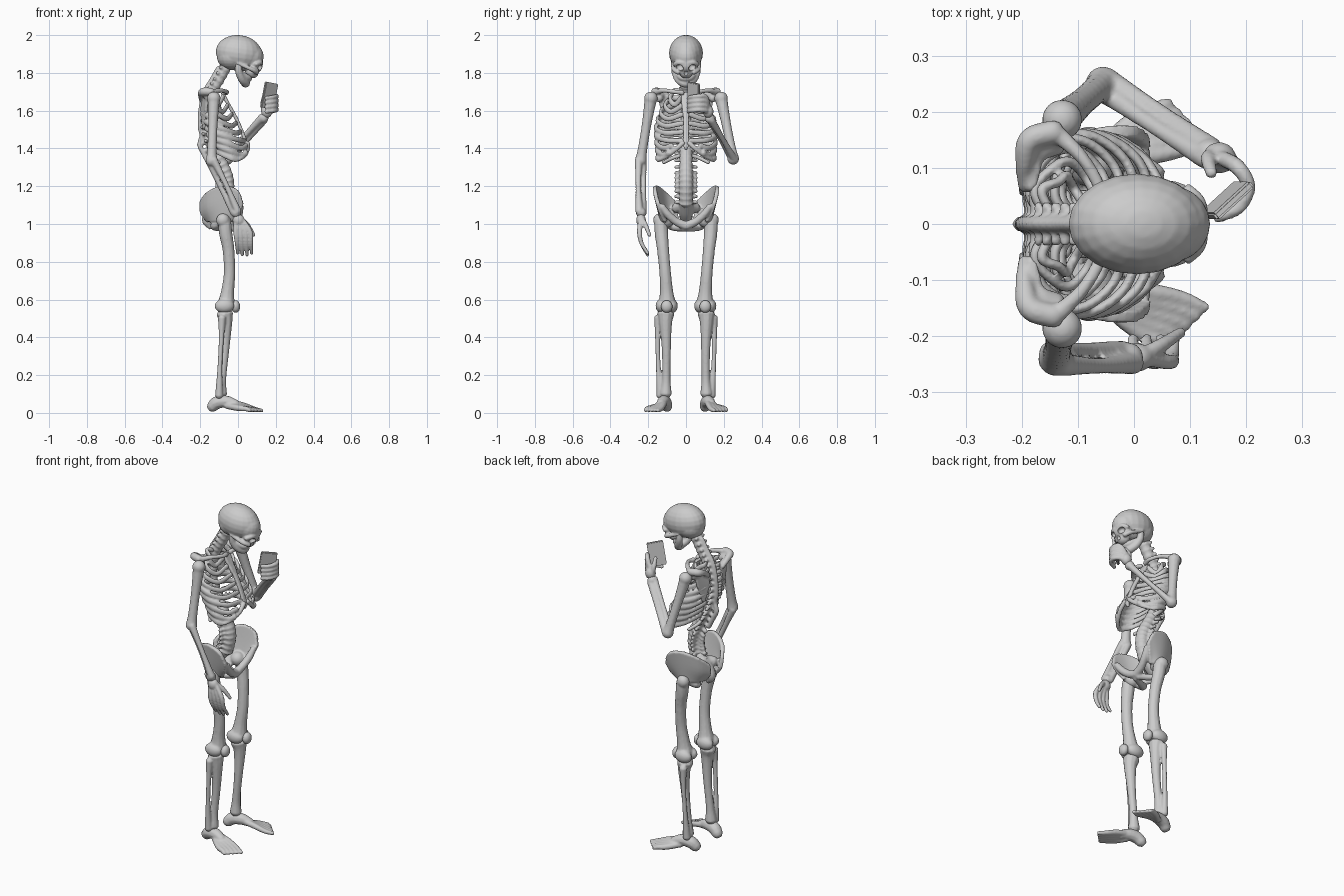
import bpy, bmesh, math
from mathutils import Vector, Matrix

V = Vector


def spline(pts, seg):
    """Catmull-Rom through (x, y, z, r) points."""
    p = [V(q) for q in pts]
    p = [2 * p[0] - p[1]] + p + [2 * p[-1] - p[-2]]
    out = []
    for a, b, c, d in zip(p, p[1:], p[2:], p[3:]):
        for k in range(seg):
            t = k / seg
            out.append(0.5 * (2 * b + (c - a) * t + (2 * a - 5 * b + 4 * c - d) * t * t
                              + (3 * b - a - 3 * c + d) * t ** 3))
    return out + [p[-2]]


def tube(bm, pts, seg=5, n=10, flat=1.0):
    """Tapered bone shaft with rounded ends; flat < 1 thins it sideways."""
    path = spline(pts, seg)
    pos, rad = [q.xyz for q in path], [max(q[3], .003) for q in path]
    d0, d1 = (pos[0] - pos[1]).normalized(), (pos[-1] - pos[-2]).normalized()
    pos = [pos[0] + d0 * rad[0] * .6] + pos + [pos[-1] + d1 * rad[-1] * .6]
    rad = [rad[0] * .6] + rad + [rad[-1] * .6]
    span = (pos[-1] - pos[0]).normalized()
    ref = V((1, 0, 0)) if abs(span.z) > .75 else V((0, 0, 1))
    rings = []
    for i, c in enumerate(pos):
        t = (pos[min(i + 1, len(pos) - 1)] - pos[max(i - 1, 0)]).normalized()
        a = t.cross(ref).normalized()
        b = a.cross(t)
        rings.append([bm.verts.new(c + rad[i] * (a * flat * math.cos(k * math.tau / n)
                                                 + b * math.sin(k * math.tau / n))) for k in range(n)])
    for r, s in zip(rings, rings[1:]):
        for k in range(n):
            bm.faces.new((r[k], r[(k + 1) % n], s[(k + 1) % n], s[k]))
    bm.faces.new(rings[0][::-1])
    bm.faces.new(rings[-1])


def ball(bm, c, r, pitch=0):
    r = r if isinstance(r, tuple) else (r, r, r)
    m = Matrix.Translation(c) @ Matrix.Rotation(math.radians(pitch), 4, 'Y') @ Matrix.Diagonal((*r, 1))
    bmesh.ops.create_uvsphere(bm, u_segments=20, v_segments=12, radius=1, matrix=m)


def sheet(bm, rows, thick):
    """Thick plate lofted through rows of points."""
    rows = [spline([(*q, 0) for q in r], 4) for r in rows]
    cols = [spline(c, 4) for c in zip(*rows)]
    g = [[bm.verts.new(q.xyz) for q in c] for c in cols]
    fs = [bm.faces.new((g[i][j], g[i + 1][j], g[i + 1][j + 1], g[i][j + 1]))
          for i in range(len(g) - 1) for j in range(len(g[0]) - 1)]
    bmesh.ops.recalc_face_normals(bm, faces=fs)
    bmesh.ops.solidify(bm, geom=fs, thickness=thick)


def part(name, bm, mirror=False, voxel=.006, smooth=2):
    bmesh.ops.recalc_face_normals(bm, faces=bm.faces)
    me = bpy.data.meshes.new(name)
    bm.to_mesh(me)
    bm.free()
    me.polygons.foreach_set('use_smooth', [True] * len(me.polygons))
    ob = bpy.data.objects.new(name, me)
    bpy.context.collection.objects.link(ob)
    if mirror:
        m = ob.modifiers.new('mirror', 'MIRROR')
        m.use_axis = (False, True, False)
        m.use_mirror_merge = False
    if voxel:
        m = ob.modifiers.new('fuse', 'REMESH')
        m.mode, m.voxel_size, m.use_smooth_shade = 'VOXEL', voxel, True
        if smooth:
            m = ob.modifiers.new('soften', 'SMOOTH')
            m.factor, m.iterations = .5, smooth
    return ob


# Skull, looking down
bm = bmesh.new()
ball(bm, (.005, 0, 1.905), (.123, .09, .095), 8)
ball(bm, (-.03, 0, 1.885), (.082, .08, .07))
ball(bm, (.06, 0, 1.887), (.076, .07, .075), 20)
ball(bm, (.085, 0, 1.845), (.048, .062, .045), 40)
ball(bm, (.075, 0, 1.805), (.036, .038, .034))
for s in (1, -1):
    tube(bm, [(.122, s * .008, 1.852, .012), (.116, s * .04, 1.854, .012), (.095, s * .062, 1.845, .011)])
    tube(bm, [(.1, s * .04, 1.803, .014), (.075, s * .064, 1.818, .012), (.0, s * .072, 1.85, .009)])
tube(bm, [(.118, 0, 1.845, .01), (.116, 0, 1.822, .008)])
skull = part('skull', bm, voxel=.005)
bm = bmesh.new()
for s in (1, -1):
    ball(bm, (.118, s * .033, 1.828), (.022, .021, .016), 40)
ball(bm, (.113, 0, 1.797), (.014, .01, .013))
cutter = part('socket_cutter', bm, voxel=0)
cutter.hide_render = True
cutter.hide_viewport = True
m = skull.modifiers.new('sockets', 'BOOLEAN')
m.object, m.operation = cutter, 'DIFFERENCE'

# Jaw
bm = bmesh.new()
tube(bm, [(.005, .06, 1.85, .018), (.004, .058, 1.81, .02), (.02, .042, 1.768, .021),
          (.038, .016, 1.748, .023), (.04, 0, 1.745, .024)])
tube(bm, [(.02, .045, 1.795, .016), (.05, .024, 1.775, .017), (.06, 0, 1.772, .018)])
part('jaw', bm, True, .005)

# Spine: vertebral bodies with rear and side processes
bm = bmesh.new()
line = spline([(-.055, 0, 1.85, .033), (-.105, 0, 1.76, .032), (-.15, 0, 1.68, .03), (-.168, 0, 1.58, .028),
               (-.163, 0, 1.48, .03), (-.12, 0, 1.38, .034), (-.07, 0, 1.28, .037), (-.055, 0, 1.2, .038),
               (-.075, 0, 1.11, .038)], 3)
tube(bm, [(q.x, 0, q.z, q[3] * .94) for q in line], 2)
ridge = []
for i, q in enumerate(line[1:], 1):
    t = (line[i - 1].xyz - q.xyz).normalized()
    ball(bm, q.xyz, (q[3], q[3] * 1.05, .014), math.degrees(math.atan2(t.x, t.z)))
    back = V((-t.z, 0, t.x))
    e = q.xyz + back * (.03 if i < 13 else .058) - t * .01
    ridge.append((*e, .014))
    tube(bm, [(*q.xyz, .013), (*e, .013)], 2, 8)
    w = .033 if i < 7 else .055
    for s in (1, -1):
        tube(bm, [(*(q.xyz + back * .012), .012), (*(q.xyz + back * .022 + V((0, s * w, 0))), .01)], 2, 8)
tube(bm, ridge[:16], 2, 8)
part('spine', bm)

# Rib cage
bm = bmesh.new()
for i in range(9):
    t = i / 8
    zb = 1.7 - .31 * t
    xb = -.165 - .03 * math.sin(math.pi * min(1, t * 1.1)) + .035 * t * t
    w = .085 + .08 * math.sin(math.pi / 2 * min(1, t * 1.7)) - .012 * t * t
    xf = -.075 + .125 * min(1, t * 1.45)
    r = .0155
    path = [(xb + .02, .015, zb, r), (xb, .06, zb + .006, r),
            (xb + .03, w * .88, zb - .012, r), ((xb + xf) / 2, w, zb - .04, r)]
    if i < 6:
        path += [(xf - .03, w * .7, zb - .068 + .01 * t, r), (xf - .003, .02, 1.675 - .047 * i, r)]
    elif i < 8:
        path += [(xf - .035, w * .75, zb - .065, r), (xf - .005, .075 + .02 * (i - 6), zb - .052, r)]
    else:
        path += [(xf - .06, w * .93, zb - .05, r)]
    tube(bm, path, 5, 8, .6)
tube(bm, [(.05, .015, 1.43, .013), (.05, .055, 1.395, .013), (.03, .1, 1.36, .012), (.0, .135, 1.34, .011)])
tube(bm, [(-.125, .02, 1.365, .011), (-.13, .07, 1.35, .011), (-.1, .12, 1.325, .01)])
part('ribs', bm, True, .0055, 1)
bm = bmesh.new()
sheet(bm, [[(-.075, s * .026, 1.7), (-.05, s * .025, 1.65), (.005, s * .014, 1.55), (.052, s * .016, 1.43),
            (.052, s * .006, 1.39)] for s in (-1, 1)], .018)
part('sternum', bm)

# Shoulder girdle
bm = bmesh.new()
tube(bm, [(-.065, .018, 1.695, .015), (-.06, .06, 1.7, .012), (-.09, .115, 1.706, .012), (-.13, .155, 1.7, .016)])
tube(bm, [(-.195, .065, 1.655, .012), (-.195, .11, 1.685, .017), (-.185, .15, 1.7, .022), (-.14, .165, 1.7, .022)])
tube(bm, [(-.17, .13, 1.68, .018), (-.14, .145, 1.665, .024)])
sheet(bm, [[(-.19, .06, 1.68), (-.2, .06, 1.6), (-.19, .085, 1.5)],
           [(-.17, .145, 1.69), (-.172, .14, 1.62), (-.183, .1, 1.5)]], .015)
part('shoulder_blade_and_collarbone', bm, True)


# Arms: upper bone plus paired forearm bones
def arm(name, sh, el, wr, off):
    bm = bmesh.new()
    sh, el, wr, off = V(sh), V(el), V(wr), V(off)
    ball(bm, sh, .036)
    tube(bm, [(*sh, .034), (*sh.lerp(el, .2), .029), (*sh.lerp(el, .5), .025),
              (*sh.lerp(el, .85), .026), (*el, .032)])
    ball(bm, el, .031)
    for s in (1, -1):
        mid = el.lerp(wr, .5) + off * s * 1.15
        tube(bm, [(*(el + off * s * .9), .021), (*mid, .0145), (*(wr + off * s * .8), .021)])
    ball(bm, wr, .027)
    part(name, bm)


arm('right_arm', (-.128, -.186, 1.665), (-.14, -.24, 1.335), (-.01, -.238, 1.06), (.012, -.012, .006))
arm('left_arm', (-.128, .186, 1.665), (-.055, .25, 1.345), (.135, .125, 1.56), (.006, .01, -.009))

# Relaxed right hand with spread fingers
bm = bmesh.new()
ball(bm, (.003, -.238, 1.02), (.032, .026, .032))
for i in range(4):
    x = -.018 + .025 * i
    tube(bm, [(-.01 + .009 * i, -.238, 1.03, .014), (x + .006, -.246, .96, .014), (x + .012, -.236, .9, .0115),
              (x + .016, -.202, .845 - .012 * math.sin(i), .009)], 4, 8)
tube(bm, [(.012, -.235, 1.03, .014), (.05, -.215, .995, .013), (.084, -.193, .94, .01)], 4, 8)
part('right_hand', bm, voxel=.005)

# Left hand curled round the phone
bm = bmesh.new()
ball(bm, (.152, .118, 1.595), (.03, .028, .034))
for i in range(4):
    z = 1.6 + .024 * i
    tube(bm, [(.15, .12, 1.585 + .01 * i, .014), (.183, .103, z, .0145), (.204, .068, z + .004, .013),
              (.188, .03, z, .012), (.148, .012, z - .006, .011)], 4, 8)
tube(bm, [(.14, .12, 1.59, .015), (.132, .116, 1.635, .014), (.138, .09, 1.68, .011)], 4, 8)
part('left_hand', bm, voxel=.005)

# Phone
bm = bmesh.new()
bmesh.ops.create_cube(bm, size=1, matrix=Matrix.Translation((.165, .042, 1.68))
                      @ Matrix.Rotation(math.radians(11), 4, 'Y') @ Matrix.Rotation(math.radians(42), 4, 'Z')
                      @ Matrix.Diagonal((.09, .016, .138, 1)))
bmesh.ops.bevel(bm, geom=bm.edges[:], offset=.004, segments=2, affect='EDGES')
phone = part('phone', bm, voxel=0)
phone.data.polygons.foreach_set('use_smooth', [False] * len(phone.data.polygons))

# Pelvis: flared wing, lower ring and sacrum
bm = bmesh.new()
sheet(bm, [[(-.19, .05, 1.12), (-.15, .108, 1.175), (-.075, .148, 1.205), (.0, .155, 1.18), (.03, .138, 1.11)],
           [(-.185, .04, 1.06), (-.15, .095, 1.09), (-.085, .13, 1.11), (-.03, .135, 1.095), (.008, .12, 1.06)],
           [(-.15, .04, 1.02), (-.13, .08, 1.02), (-.09, .11, 1.02), (-.055, .115, 1.02), (-.025, .095, 1.02)]], .022)
ball(bm, (-.075, .105, 1.02), .04)
tube(bm, [(.014, .128, 1.095, .017), (.004, .095, 1.05, .021), (-.008, .05, 1.012, .022), (-.015, .0, .99, .025)])
tube(bm, [(-.09, .1, 1.01, .024), (-.125, .075, .99, .024), (-.085, .045, .978, .018), (-.02, .008, .978, .02)])
tube(bm, [(-.085, 0, 1.12, .04), (-.13, 0, 1.07, .04), (-.165, 0, 1.02, .028), (-.145, 0, .98, .012)])
tube(bm, [(-.1, 0, 1.1, .03), (-.15, .05, 1.085, .03)])
part('pelvis', bm, True)

# Legs
bm = bmesh.new()
tube(bm, [(-.075, .105, 1.025, .034), (-.072, .13, 1.015, .036), (-.065, .13, .95, .036), (-.05, .121, .86, .032),
          (-.045, .11, .74, .031), (-.055, .103, .64, .036), (-.062, .1, .58, .047)])
ball(bm, (-.08, .142, 1.02), (.036, .032, .036))
for s in (1, -1):
    ball(bm, (-.072, .102 + s * .027, .566), (.052, .032, .038))
part('thigh_bones', bm, True)
bm = bmesh.new()
ball(bm, (-.012, .102, .563), (.024, .031, .034))
part('kneecaps', bm, True)
bm = bmesh.new()
tube(bm, [(-.07, .107, .525, .046), (-.064, .108, .47, .034), (-.07, .104, .33, .024), (-.085, .105, .18, .023),
          (-.09, .108, .1, .033)])
tube(bm, [(-.085, .147, .505, .022), (-.088, .15, .4, .014), (-.096, .146, .24, .013), (-.1, .135, .09, .022)])
part('shin_bones', bm, True, .005)

# Feet
bm = bmesh.new()
tube(bm, [(-.14, .1, .03, .03), (-.11, .11, .055, .035), (-.06, .12, .06, .032), (-.01, .135, .045, .024)])
for i in range(5):
    k = i / 4
    tube(bm, [(-.06, .112 + .02 * k, .058 - .02 * k, .018), (.02 - .02 * k, .12 + .065 * k, .042 - .016 * k, .017),
              (.085 - .04 * k, .132 + .075 * k, .021, .014), (.128 - .065 * k, .15 + .065 * k, .012, .01)], 4, 8)
part('feet', bm, True)
